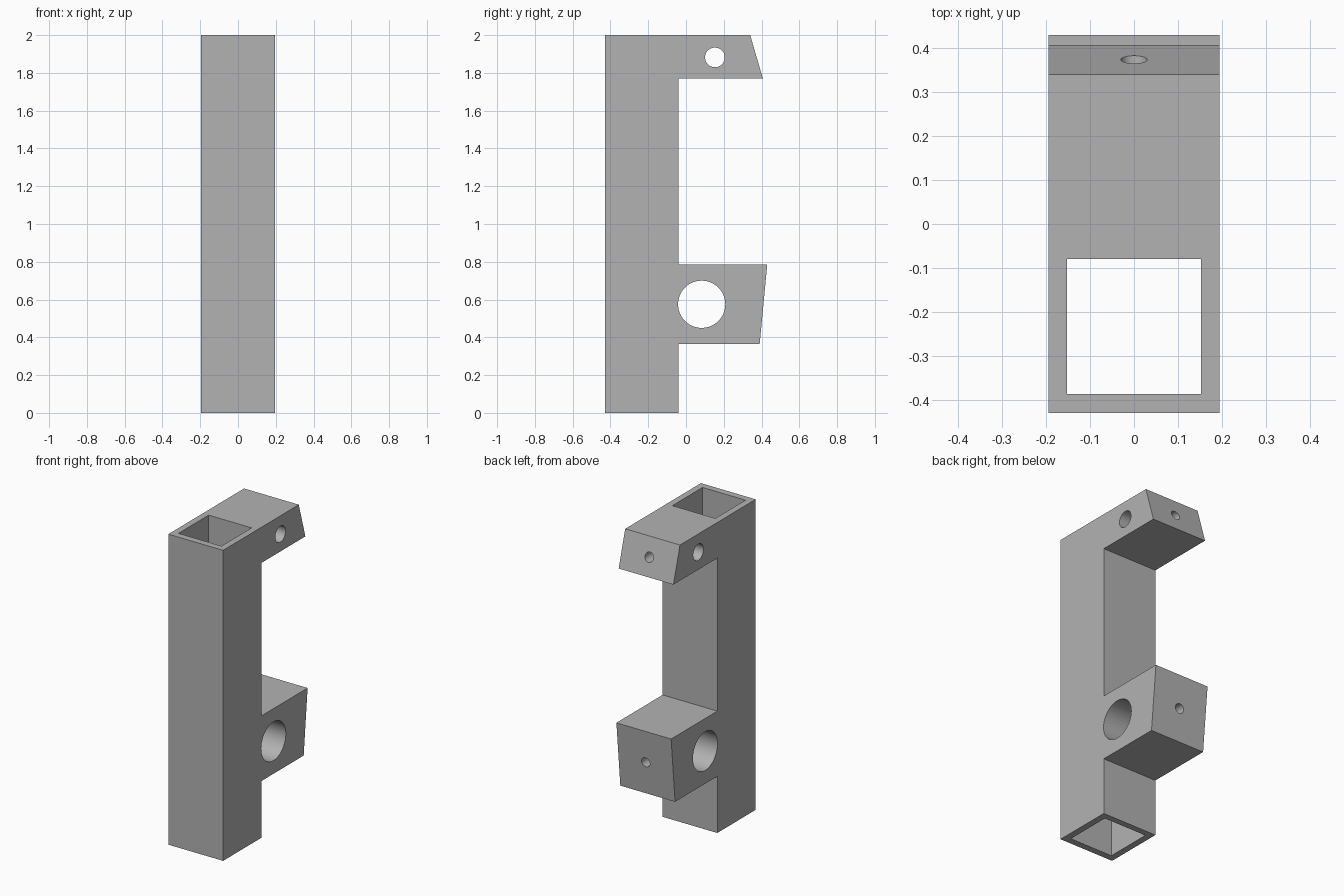
import bpy, bmesh, math
from mathutils import Matrix, Vector

default = bpy.data.objects.get("Cube")
if default:
    bpy.data.objects.remove(default, do_unlink=True)

HALF_WIDTH = 0.195

grey = bpy.data.materials.new("plain_grey")
grey.use_nodes = True
colour = (0.45, 0.45, 0.45, 1)
grey.diffuse_color = colour
grey.node_tree.nodes["Principled BSDF"].inputs["Base Color"].default_value = colour


def make_object(name, bm):
    bmesh.ops.recalc_face_normals(bm, faces=bm.faces)
    mesh = bpy.data.meshes.new(name)
    bm.to_mesh(mesh)
    bm.free()
    mesh.materials.append(grey)
    obj = bpy.data.objects.new(name, mesh)
    bpy.context.collection.objects.link(obj)
    return obj


def extrude_profile(name, points):
    """Extrude a side profile of (y, z) points across the full width."""
    bm = bmesh.new()
    face = bm.faces.new([bm.verts.new((-HALF_WIDTH, y, z)) for y, z in points])
    grown = bmesh.ops.extrude_face_region(bm, geom=[face])["geom"]
    verts = [v for v in grown if isinstance(v, bmesh.types.BMVert)]
    bmesh.ops.translate(bm, verts=verts, vec=(2 * HALF_WIDTH, 0, 0))
    return make_object(name, bm)


def rod(name, start, end, radius):
    """Round cutter between two points."""
    start, end = Vector(start), Vector(end)
    axis = end - start
    turn = axis.to_track_quat("Z", "Y").to_matrix().to_4x4()
    bm = bmesh.new()
    bmesh.ops.create_cone(bm, cap_ends=True, segments=64, radius1=radius,
                          radius2=radius, depth=axis.length,
                          matrix=Matrix.Translation((start + end) / 2) @ turn)
    return make_object(name, bm)


def box(name, low, high):
    low, high = Vector(low), Vector(high)
    bm = bmesh.new()
    bmesh.ops.create_cube(bm, size=1, matrix=Matrix.Translation((low + high) / 2)
                          @ Matrix.Diagonal((*(high - low), 1)))
    return make_object(name, bm)


def cut(target, cutter):
    cutter.hide_render = True
    mod = target.modifiers.new("cut", "BOOLEAN")
    mod.operation = "DIFFERENCE"
    mod.solver = "EXACT"
    mod.object = cutter
    bpy.context.view_layer.objects.active = target
    bpy.ops.object.modifier_apply(modifier=mod.name)
    bpy.data.objects.remove(cutter, do_unlink=True)


# Post with an upper and a lower arm, both with slanted ends
bracket = extrude_profile("bracket_body", [
    (-0.43, 0), (-0.04, 0), (-0.04, 0.365), (0.39, 0.365), (0.43, 0.785),
    (-0.04, 0.785), (-0.04, 1.77), (0.407, 1.77), (0.34, 2), (-0.43, 2)])

# Square channel running up the post
cut(bracket, box("channel_cutter", (-0.153, -0.387, -0.1), (0.153, -0.08, 2.1)))

# Each arm: a cross bore, and a small screw hole from its end into the bore
for name, y, z, radius in (("upper", 0.153, 1.882, 0.052),
                           ("lower", 0.083, 0.575, 0.125)):
    cut(bracket, rod(name + "_bore_cutter", (-0.3, y, z), (0.3, y, z), radius))
    cut(bracket, rod(name + "_screw_cutter", (0, y, z), (0, 0.6, z), 0.03))

# Smooth bores, crisp outer edges
bpy.ops.object.select_all(action="DESELECT")
bracket.select_set(True)
bpy.context.view_layer.objects.active = bracket
bpy.ops.object.shade_smooth_by_angle(angle=math.radians(30))
